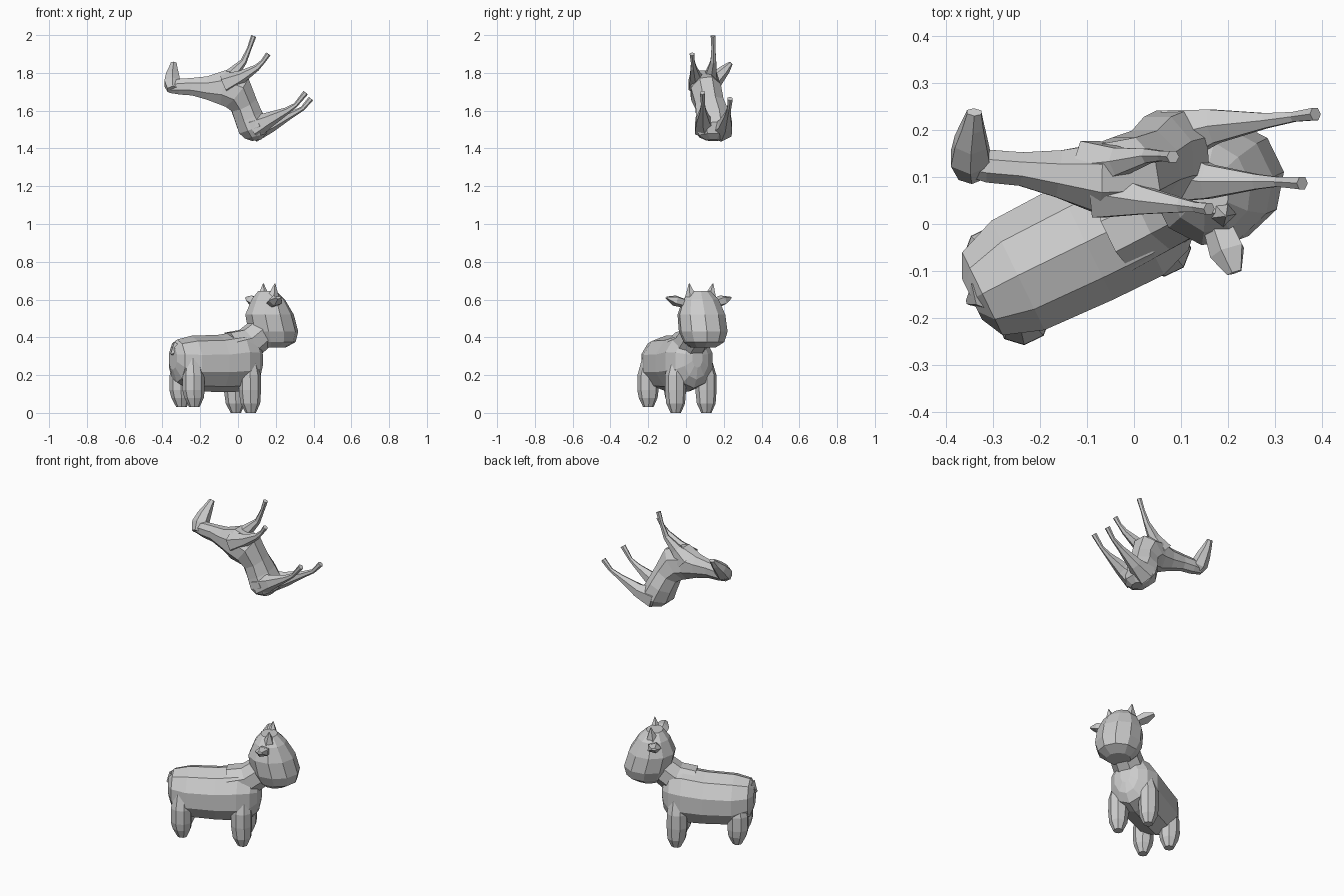
import bpy, bmesh, math
from mathutils import Vector, Matrix

TURN = Matrix.Rotation(math.radians(26), 4, 'Z')   # heading of the standing animal
STILL = Matrix.Identity(4)


def loft(name, rings, side, sides=8, frame=STILL, axis=None):
    """Skin rings (x, y, z, half_side, half_other) along their path; flat capped ends."""
    bm = bmesh.new()
    pts = [Vector(r[:3]) for r in rings]
    side = Vector(side)
    grow = 1 / math.cos(math.pi / sides) ** 0.6    # keep the faceted ring near its true size
    loops = []
    for i, r in enumerate(rings):
        t = Vector(axis) if axis else pts[min(i + 1, len(pts) - 1)] - pts[max(i - 1, 0)]
        t.normalize()
        s = (side - t * side.dot(t)).normalized()
        o = t.cross(s)
        loop = []
        for k in range(sides):
            a = 2 * math.pi * (k + 0.5) / sides
            loop.append(bm.verts.new(pts[i] + (s * r[3] * math.cos(a) + o * r[4] * math.sin(a)) * grow))
        loops.append(loop)
    for a, b in zip(loops, loops[1:]):
        for k in range(sides):
            j = (k + 1) % sides
            bm.faces.new((a[k], a[j], b[j], b[k]))
    bm.faces.new(loops[0])
    bm.faces.new(loops[-1])
    bmesh.ops.recalc_face_normals(bm, faces=bm.faces)
    me = bpy.data.meshes.new(name)
    bm.to_mesh(me)
    bm.free()
    ob = bpy.data.objects.new(name, me)
    ob.matrix_world = frame
    bpy.context.collection.objects.link(ob)
    return ob


# ---- Standing calf, built facing +x then turned ----
loft("calf_body", [
    (-.38, .008, .29, .05, .06), (-.355, .008, .275, .10, .11), (-.27, .01, .262, .132, .142),
    (-.11, .01, .262, .138, .147), (.01, .01, .272, .138, .155), (.08, .008, .275, .11, .14),
    (.115, .005, .28, .07, .10), (.128, .005, .29, .03, .05)], (0, 1, 0), 10, TURN, (1, 0, 0))
loft("calf_neck", [
    (-.04, 0, .34, .09, .09), (.06, 0, .365, .085, .085), (.16, 0, .44, .08, .08)],
    (0, 1, 0), 8, TURN)
loft("calf_head", [
    (.205, 0, .345, .065, .065), (.217, 0, .375, .108, .105), (.208, 0, .43, .13, .126),
    (.186, 0, .52, .126, .124), (.178, 0, .60, .085, .097), (.172, 0, .645, .045, .055)],
    (1, 0, 0), 10, TURN, (0, 0, 1))
loft("calf_tail", [(-.35, .005, .35, .035, .035), (-.39, .005, .31, .006, .006)], (0, 1, 0), 5, TURN)

for tag, m in (("right", -1), ("left", 1)):
    # legs, tapering into the body at the top
    for part, u, n, foot in (("front", .032, .09, 0), ("rear", -.30, .078, .03)):
        c = .012 if part == "front" else 0
        loft(f"calf_{part}_leg_{tag}", [
            (u, c + m * n * .8, .30, .04, .04), (u, c + m * n, .20, .056, .052),
            (u, c + m * n, .12, .057, .053), (u + .003, c + m * n, foot + .05, .05, .047),
            (u + .005, c + m * n, foot, .026, .026)], (1, 0, 0), 8, TURN, (0, 0, 1))
    # ears and horns
    loft(f"calf_ear_{tag}", [
        (.16, m * .085, .58, .03, .022), (.155, m * .14, .595, .036, .026),
        (.148, m * .187, .61, .015, .006)], (1, 0, 0), 5, TURN)
    loft(f"calf_horn_{tag}", [
        (.178, m * .055, .60, .035, .035), (.183, m * .07, .685, .002, .002)],
        (1, 0, 0), 5, TURN)

# ---- Tumbling goat above ----
loft("goat_trunk", [
    (-.365, .13, 1.722, .025, .028), (-.31, .123, 1.727, .036, .043), (-.24, .117, 1.727, .037, .048),
    (-.16, .107, 1.72, .052, .064), (-.08, .097, 1.722, .075, .095), (-.01, .105, 1.70, .083, .10),
    (.03, .125, 1.635, .078, .075), (.055, .14, 1.57, .092, .078), (.082, .145, 1.51, .10, .084),
    (.095, .145, 1.465, .078, .06), (.098, .145, 1.443, .04, .025)], (0, 1, 0), 8)
loft("goat_head", [
    (-.345, .105, 1.71, .03, .026), (-.348, .14, 1.745, .044, .043),
    (-.347, .175, 1.785, .036, .034), (-.343, .21, 1.82, .024, .024),
    (-.34, .238, 1.852, .016, .010)], (1, 0, 0), 6)
loft("goat_ear", [(-.335, .125, 1.735, .022, .018), (-.28, .135, 1.755, .005, .005)], (0, 0, 1), 4)

# front and rear legs: joint points thinning toward the hoof
LEGS = {
    "front_leg_left": [(-.09, .125, 1.74), (-.03, .133, 1.795), (.03, .145, 1.86), (.06, .145, 1.93), (.083, .143, 1.995)],
    "front_leg_right": [(-.07, .065, 1.74), (.02, .05, 1.78), (.10, .04, 1.828), (.132, .036, 1.86), (.16, .032, 1.90)],
    "rear_leg_right": [(.08, .105, 1.51), (.16, .09, 1.55), (.26, .09, 1.60), (.305, .09, 1.63), (.358, .087, 1.695)],
    "rear_leg_left": [(.08, .185, 1.50), (.17, .208, 1.525), (.28, .22, 1.578), (.34, .228, 1.61), (.386, .234, 1.663)],
}
for name, joints in LEGS.items():
    sizes = (.055, .031, .016, .011, .013) if "front" in name else (.062, .038, .017, .011, .014)
    loft("goat_" + name, [p + (r, r) for p, r in zip(joints, sizes)], (0, 1, 0), 6)
